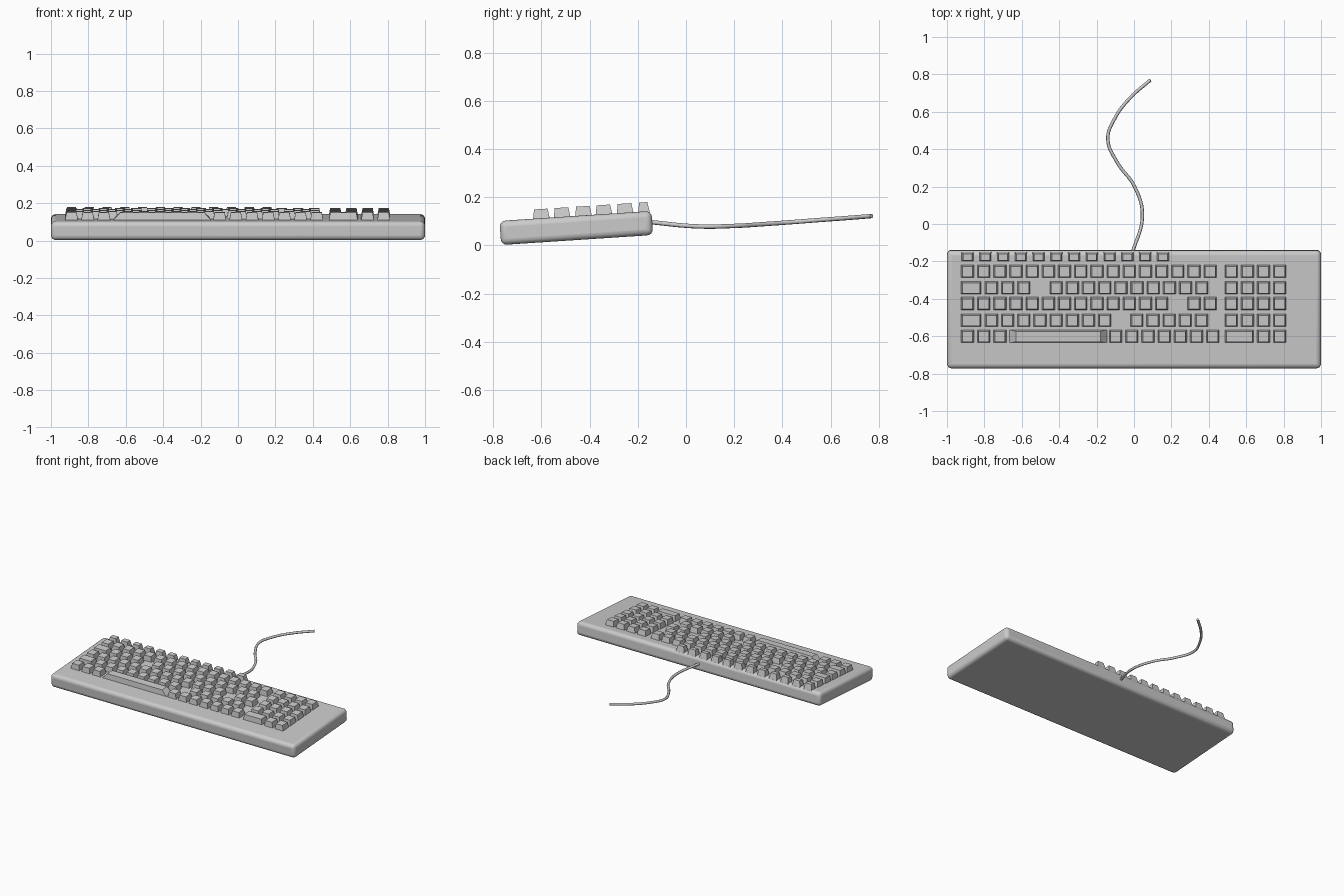
import bpy, bmesh, math
from mathutils import Matrix, Vector

cube = bpy.data.objects.get("Cube")
if cube:
    bpy.data.objects.remove(cube, do_unlink=True)

grey = bpy.data.materials.new("light_grey_plastic")
grey.use_nodes = True
grey.diffuse_color = (0.6, 0.6, 0.6, 1)
grey.node_tree.nodes["Principled BSDF"].inputs["Base Color"].default_value = (0.6, 0.6, 0.6, 1)

# Everything on the case shares its tilted frame
CENTRE_Y, CENTRE_Z = -0.455, 0.0725
TILT = math.radians(3.75)
FRAME = Matrix.Translation((0, CENTRE_Y, CENTRE_Z)) @ Matrix.Rotation(TILT, 4, 'X')
DECK = 0.05
PITCH = 0.0865
KEY = 0.072


def finish(name, bm):
    mesh = bpy.data.meshes.new(name)
    bmesh.ops.recalc_face_normals(bm, faces=bm.faces)
    bm.to_mesh(mesh)
    bm.free()
    mesh.materials.append(grey)
    obj = bpy.data.objects.new(name, mesh)
    obj.matrix_world = FRAME
    bpy.context.collection.objects.link(obj)
    return obj


def add_key(bm, x, y, width=KEY, depth=KEY, inset=0.009, height=0.038):
    """A keycap that narrows towards its top."""
    verts = bmesh.ops.create_cube(bm, size=1)["verts"]
    for v in verts:
        top = v.co.z > 0
        sx, sy = (1 if v.co.x > 0 else -1), (1 if v.co.y > 0 else -1)
        v.co = Vector((x + sx * (width / 2 - (inset if top else 0)),
                       y - CENTRE_Y + sy * (depth / 2 - (0.008 if top else 0)),
                       DECK + (height if top else -0.01)))


def run(start, count):
    return [start + i * PITCH for i in range(count)]


# Rounded case
bm = bmesh.new()
bmesh.ops.create_cube(bm, size=1)
bmesh.ops.scale(bm, vec=(2, 0.632, 0.1), verts=bm.verts)
case = finish("case", bm)
bevel = case.modifiers.new("rounded_edges", 'BEVEL')
bevel.width = 0.025
bevel.segments = 4

# Key rows: name, y, normal key centres, wide keys as (centre, width)
PAD = run(0.52, 4)
WIDE = (-0.871, 0.112)
rows = [
    ("number_row", -0.249, run(-0.89, 16) + PAD, []),
    ("upper_letter_row", -0.337, run(-0.762, 3) + run(-0.416, 10) + PAD, [WIDE]),
    ("home_row", -0.422, run(-0.89, 13) + run(0.321, 2) + PAD, []),
    ("lower_letter_row", -0.511, run(-0.762, 8) + run(0.015, 5) + PAD, [WIDE]),
    ("bottom_row", -0.597, run(-0.89, 3) + run(-0.098, 7) + PAD[2:], [(0.563, 0.157)]),
]
for name, y, singles, wides in rows:
    bm = bmesh.new()
    for x in singles:
        add_key(bm, x, y)
    for x, width in wides:
        add_key(bm, x, y, width)
    finish(name, bm)

# Function keys along the back edge
bm = bmesh.new()
for i in range(12):
    add_key(bm, -0.89 + i * 0.095, -0.171, 0.066, 0.05)
finish("function_row", bm)

# Space bar with long sloping ends
bm = bmesh.new()
add_key(bm, -0.405, -0.597, 0.54, KEY, 0.045)
finish("space_bar", bm)

# Cable
path = [(-0.01, -0.16, 0.098), (0.045, 0.05, 0.079), (0.003, 0.2, 0.081),
        (-0.09, 0.33, 0.089), (-0.14, 0.455, 0.098), (-0.105, 0.56, 0.106),
        (-0.025, 0.67, 0.114), (0.088, 0.77, 0.122)]
curve = bpy.data.curves.new("cable", 'CURVE')
curve.dimensions = '3D'
curve.bevel_depth = 0.009
curve.bevel_resolution = 2
curve.use_fill_caps = True
spline = curve.splines.new('BEZIER')
spline.bezier_points.add(len(path) - 1)
for point, co in zip(spline.bezier_points, path):
    point.co = co
    point.handle_left_type = point.handle_right_type = 'AUTO'
curve.materials.append(grey)
cable = bpy.data.objects.new("cable", curve)
bpy.context.collection.objects.link(cable)

# Smooth the case, keep the keys crisp
bpy.ops.object.select_all(action='DESELECT')
case.select_set(True)
bpy.context.view_layer.objects.active = case
bpy.ops.object.shade_smooth_by_angle(angle=math.radians(35))
for poly in case.data.polygons:
    poly.use_smooth = True
